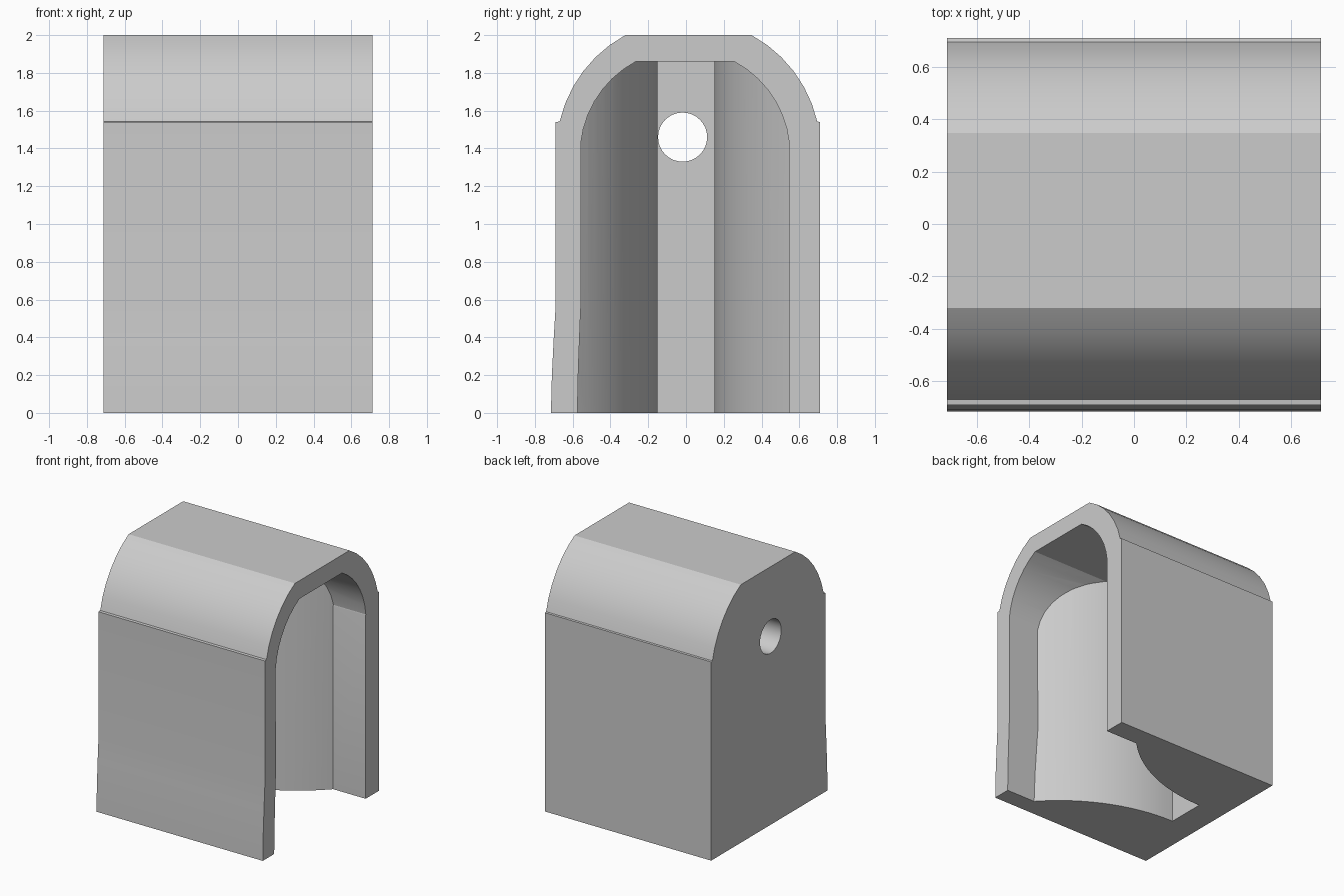
import bpy, bmesh
from math import sin, cos, radians
from mathutils import Vector

default = bpy.data.objects.get("Cube")
if default:
    bpy.data.objects.remove(default)

grey = bpy.data.materials.new("plain grey")
grey.use_nodes = True
colour = (0.6, 0.6, 0.6, 1)
grey.diffuse_color = colour
grey.node_tree.nodes["Principled BSDF"].inputs["Base Color"].default_value = colour


def prism(name, outline, place, depth):
    """Extrude a 2D outline; place maps (a, b) to 3D, depth is the extrusion."""
    bm = bmesh.new()
    face = bm.faces.new([bm.verts.new(place(a, b)) for a, b in outline])
    grown = bmesh.ops.extrude_face_region(bm, geom=[face])["geom"]
    verts = [v for v in grown if isinstance(v, bmesh.types.BMVert)]
    bmesh.ops.translate(bm, verts=verts, vec=Vector(depth))
    bmesh.ops.recalc_face_normals(bm, faces=bm.faces[:])
    mesh = bpy.data.meshes.new(name)
    bm.to_mesh(mesh)
    bm.free()
    obj = bpy.data.objects.new(name, mesh)
    bpy.context.collection.objects.link(obj)
    mesh.materials.append(grey)
    return obj


def arc(cy, cz, r, start, end, steps):
    angles = [radians(start + (end - start) * i / steps) for i in range(steps + 1)]
    return [(cy + r * cos(a), cz + r * sin(a)) for a in angles]


def combine(target, tool, operation):
    """Apply a boolean and discard the tool."""
    mod = target.modifiers.new(operation, "BOOLEAN")
    mod.operation = operation
    mod.solver = "EXACT"
    mod.object = tool
    bpy.ops.object.select_all(action="DESELECT")
    bpy.context.view_layer.objects.active = target
    target.select_set(True)
    bpy.ops.object.modifier_apply(modifier=mod.name)
    bpy.data.objects.remove(tool)


# Outer housing: arch with a flat crown and a slightly flared front foot
outer = [(0.71, 0), (0.71, 1.54)]
outer += arc(0.013, 1.385, 0.70, 13, 61.5, 6)
outer += arc(0.013, 1.385, 0.70, 118.5, 167, 6)
outer += [(-0.69, 1.54), (-0.69, 0.57), (-0.70, 0.4), (-0.71, 0.2), (-0.715, 0)]
housing = prism("arched_housing", outer, lambda y, z: (-0.713, y, z), (1.426, 0, 0))

# Cavity: matching inner arch, open below and on the left side
inner = [(0.545, -0.2), (0.545, 1.42)]
inner += arc(-0.005, 1.37, 0.555, 6, 62, 7)
inner += arc(-0.005, 1.37, 0.555, 118, 174, 7)
inner += [(-0.555, 0.6), (-0.56, 0.49), (-0.57, 0.23), (-0.575, 0), (-0.575, -0.2)]
cavity = prism("cavity_cutter", inner, lambda y, z: (-0.49, y, z), (1.5, 0, 0))

# Its plan flares like a trumpet from a narrow back wall to the open side
flare = arc(-0.49, 1.43, 1.28, -90, -39, 16)
half = flare + [(1.2, flare[-1][1])]
plan = half + [(x, -y) for x, y in reversed(half)]
trumpet = prism("trumpet_cutter", plan, lambda x, y: (x, y, -0.5), (0, 0, 3))
combine(cavity, trumpet, "INTERSECT")
combine(housing, cavity, "DIFFERENCE")

# Round hole through the back wall
circle = arc(-0.018, 1.46, 0.13, 0, 360, 32)[:-1]
hole = prism("hole_cutter", circle, lambda y, z: (-0.9, y, z), (0.6, 0, 0))
combine(housing, hole, "DIFFERENCE")

bpy.ops.object.shade_smooth_by_angle(angle=radians(20))
